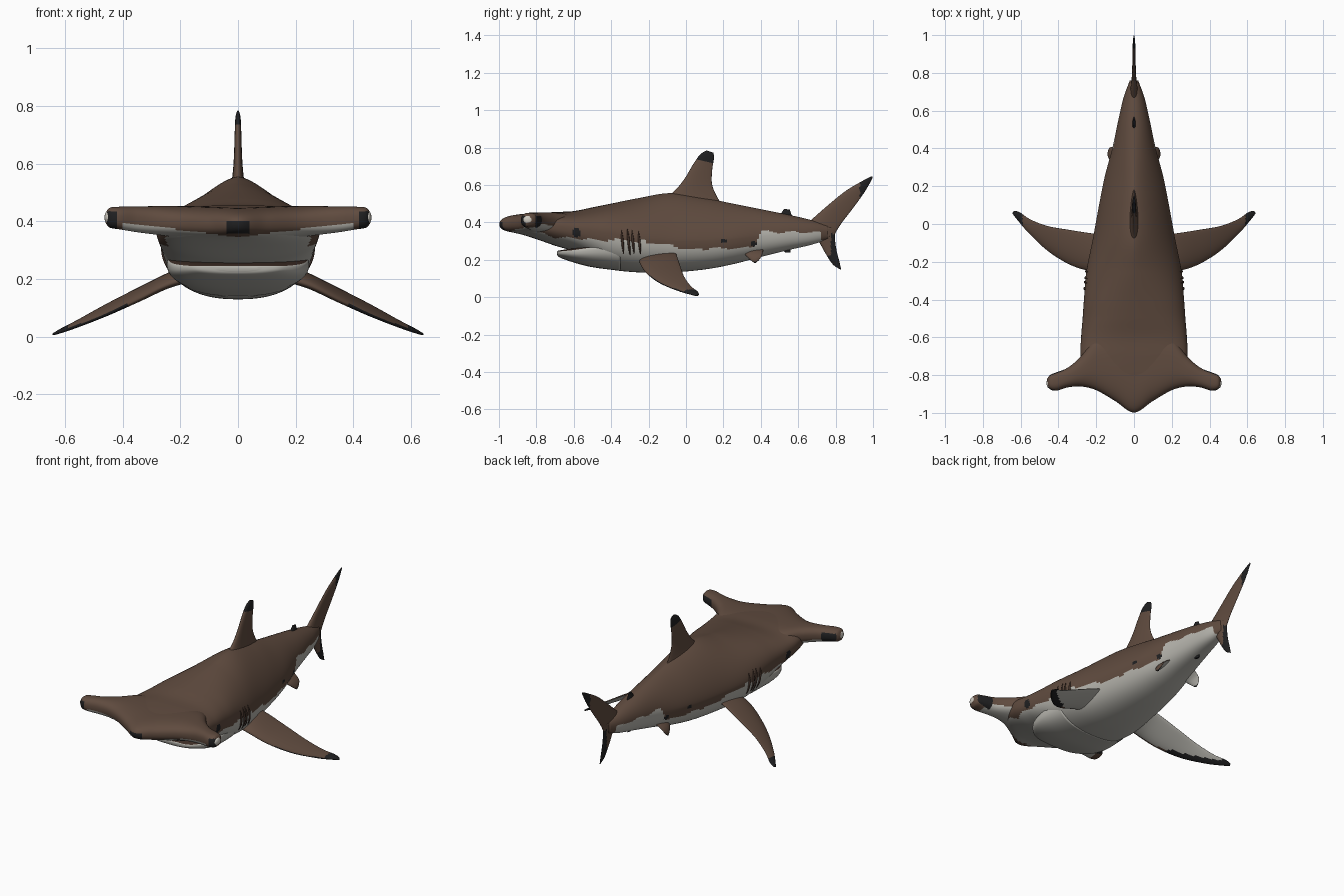
import bpy, bmesh, math
from mathutils import Vector

cube = bpy.data.objects.get("Cube")
if cube:
    bpy.data.objects.remove(cube, do_unlink=True)

BACK, BELLY, BLACK, DARK, EYE = range(5)
mats = []
for label, rgb in (("brown back", (.115, .07, .049)), ("pale belly", (.46, .45, .41)),
                   ("black markings", (.014, .014, .015)), ("dark brown gills", (.05, .028, .02)),
                   ("white eye", (.62, .59, .53))):
    m = bpy.data.materials.new(label)
    m.use_nodes = True
    m.diffuse_color = (*rgb, 1)
    bsdf = m.node_tree.nodes["Principled BSDF"]
    bsdf.inputs["Base Color"].default_value = (*rgb, 1)
    bsdf.inputs["Roughness"].default_value = .7
    mats.append(m)


def resample(rows, steps):
    """Smooth spline through rows of numbers."""
    out = []
    last = len(rows) - 1
    for i in range(last):
        a, b, c, d = (rows[max(0, min(last, i + k))] for k in (-1, 0, 1, 2))
        for s in range(steps):
            t = s / steps
            out.append([.5 * (2 * q + (r - p) * t + (2 * p - 5 * q + 4 * r - w) * t * t
                              + (3 * q - p - 3 * r + w) * t ** 3)
                        for p, q, r, w in zip(a, b, c, d)])
    return out + [list(rows[-1])]


def loft(name, rings, colour):
    """Skin closed rings, cap the ends and colour the faces by a rule."""
    bm = bmesh.new()
    grid = [[bm.verts.new(p) for p in ring] for ring in rings]
    n = len(grid[0])
    for lo, hi in zip(grid, grid[1:]):
        for j in range(n):
            k = (j + 1) % n
            bm.faces.new((lo[j], lo[k], hi[k], hi[j]))
    bm.faces.new(grid[0])
    bm.faces.new(grid[-1])
    bmesh.ops.recalc_face_normals(bm, faces=bm.faces)
    for f in bm.faces:
        f.smooth = True
        f.material_index = colour(f.calc_center_median(), f.normal)
    me = bpy.data.meshes.new(name)
    bm.to_mesh(me)
    bm.free()
    for m in mats:
        me.materials.append(m)
    ob = bpy.data.objects.new(name, me)
    bpy.context.collection.objects.link(ob)
    return ob


def power(v, e):
    return math.copysign(abs(v) ** e, v)


def body_ring(row, n=96):
    y, w, bottom, top, mid, e = row
    ring = []
    for j in range(n):
        a = 2 * math.pi * j / n
        s, c = math.sin(a), math.cos(a)
        k, h = (e, top - mid) if s > 0 else (2.4, mid - bottom)
        ring.append(Vector((w * power(c, 2 / k), y, mid + h * power(s, 2 / k))))
    return ring


def fin(name, rows, up, colour, steps=8, blunt=1.0, taper=.6, n=32):
    """Foil between a leading and a trailing edge; row = lead, trail, half thickness."""
    up = Vector(up).normalized()
    rings = []
    for r in resample(rows, steps):
        lead, trail, th = Vector(r[:3]), Vector(r[3:6]), r[6]
        ring = []
        for j in range(n):
            a = 2 * math.pi * j / n
            u = (1 - power(math.cos(a), blunt)) / 2
            ring.append(lead.lerp(trail, u) + up * th * power(math.sin(a), blunt) * (1.1 - taper * u))
        rings.append(ring)
    return loft(name, rings, colour)


def flip(row):
    return (-row[0], row[1], row[2], -row[3], row[4], row[5], row[6])


# Height of the border between back and belly along the body
BORDER = ((-1, .35), (-.85, .365), (-.7, .32), (-.5, .31), (-.3, .3), (-.14, .29), (0, .257),
          (.3, .262), (.36, .27), (.4, .35), (.72, .345), (.74, .2))
SPOTS = ((-.585, .345, .024), (.2, .3, .014), (.36, .285, .016))


def border(y):
    for (a, p), (b, q) in zip(BORDER, BORDER[1:]):
        if a <= y <= b:
            return p + (q - p) * (y - a) / (b - a) + .005 * math.sin(47 * y)
    return 0


def on_nose(c):
    return abs(c.x) < .04 and c.y < -.92 and .36 < c.z < .4


def body_colour(c, normal):
    if on_nose(c) or any(math.hypot(c.y - y, c.z - z) < r for y, z, r in SPOTS):
        return BLACK
    return BELLY if c.z < border(c.y) else BACK


# Body: y, half width, bottom, top, widest height, roundness of the back
body_rows = resample((
    (-.99, .01, .375, .405, .39, 2), (-.95, .075, .352, .422, .39, 2.5),
    (-.88, .18, .335, .437, .39, 3), (-.8, .255, .31, .448, .385, 3),
    (-.7, .282, .275, .455, .375, 2.8), (-.6, .28, .245, .46, .36, 2.5),
    (-.5, .272, .2, .48, .35, 2.2), (-.4, .265, .15, .5, .34, 2),
    (-.25, .252, .132, .53, .31, 1.7), (-.08, .218, .132, .556, .3, 1.5),
    (.1, .185, .148, .53, .3, 1.5), (.25, .155, .176, .5, .31, 1.5),
    (.4, .115, .215, .47, .325, 1.7), (.55, .083, .252, .44, .34, 1.9),
    (.67, .055, .28, .412, .345, 2), (.76, .022, .31, .385, .35, 2)), 14)
loft("body", [body_ring(r) for r in body_rows], body_colour)

# Lower jaw, with a dark upper face inside the mouth
jaw_rows = resample(((-.69, .07, .228, .244, .238, 4), (-.675, .15, .212, .25, .238, 4),
                     (-.6, .222, .185, .262, .24, 4), (-.5, .246, .16, .28, .25, 4),
                     (-.35, .235, .14, .3, .26, 4)), 8)
loft("lower_jaw", [body_ring(r, 64) for r in jaw_rows],
     lambda c, nor: DARK if nor.z > .75 else BELLY)


# Wide hammer head
def head_colour(c, normal):
    x = abs(c.x)
    if on_nose(c):
        return BLACK
    if x > .37 and c.y > -.805 and c.z < .435:
        return BLACK
    if x > .42 and c.y < -.858 and c.z < .435:
        return BLACK
    return BELLY if x < .4 and normal.z < -.1 and c.z < .345 + .13 * x else BACK


half = [(0, -.998, .39, 0, -.55, .4, .052), (.1, -.937, .39, .1, -.56, .4, .055),
        (.2, -.88, .395, .2, -.6, .403, .053), (.28, -.86, .4, .28, -.7, .408, .048),
        (.35, -.865, .405, .35, -.76, .41, .043), (.41, -.882, .41, .41, -.785, .414, .038),
        (.445, -.875, .412, .445, -.8, .414, .033), (.46, -.85, .412, .46, -.82, .412, .015)]
fin("hammer_head", [flip(r) for r in half[:0:-1]] + half, (0, 0, 1), head_colour,
    steps=10, blunt=.8, taper=.15, n=48)


# Upright fins: rows of lead y, lead z, trail y, trail z, half thickness
def upright(name, rows, colour):
    fin(name, [(0, a, b, 0, c, d, t) for a, b, c, d, t in rows], (1, 0, 0), colour)


upright("dorsal_fin", ((-.14, .52, .2, .49, .035), (-.07, .56, .17, .53, .024), (-.01, .63, .14, .6, .017),
                       (.035, .705, .14, .68, .014), (.075, .762, .15, .745, .011),
                       (.11, .784, .146, .772, .005)),
        lambda c, nor: BLACK if c.z + .3 * (c.y - .1) > .725 else BACK)
upright("upper_tail_lobe", ((.6, .36, .79, .32, .03), (.66, .405, .8, .345, .022), (.74, .475, .835, .4, .014),
                            (.85, .565, .9, .485, .01), (.95, .625, .96, .57, .008),
                            (.995, .647, .999, .64, .003)),
        lambda c, nor: BLACK if c.y > .93 else BACK)
upright("lower_tail_lobe", ((.68, .36, .8, .375, .022), (.71, .3, .797, .31, .016), (.745, .235, .805, .25, .012),
                            (.785, .175, .82, .19, .008), (.822, .15, .83, .147, .003)),
        lambda c, nor: BLACK if c.z < .22 or (c.y > .775 and c.z < .34) else BACK)
upright("rear_dorsal_fin", ((.48, .42, .58, .41, .014), (.505, .445, .565, .44, .011), (.525, .472, .555, .468, .006)),
        lambda c, nor: BLACK if c.z > .435 else BACK)
upright("anal_fin", ((.46, .28, .56, .29, .016), (.5, .262, .56, .265, .013), (.53, .24, .56, .238, .007)),
        lambda c, nor: BLACK if c.z < .268 else BELLY)


# Paired fins, eyes and gills
def pectoral_colour(c, normal):
    x = abs(c.x)
    lead = -.25 + 1.15 * max(0, x - .25) ** 1.4
    if x > .59 or (x > .38 and normal.z < .3 and c.y < lead + .035):
        return BLACK
    return BELLY if normal.z < -.1 and c.y > lead + .02 else BACK


pectoral = ((.15, -.25, .21, .13, -.06, .25, .03), (.25, -.245, .178, .22, -.05, .225, .025),
            (.35, -.21, .128, .35, -.03, .165, .02), (.46, -.14, .076, .46, -.01, .11, .015),
            (.56, -.045, .036, .55, .025, .06, .011), (.62, .025, .015, .605, .062, .03, .008),
            (.643, .055, .007, .635, .07, .013, .004))
pelvic = ((.07, .3, .25, .06, .42, .27, .02), (.112, .32, .222, .108, .41, .24, .014),
          (.132, .348, .196, .128, .405, .22, .01), (.138, .368, .182, .136, .39, .198, .004))


def gill(name, y, side):
    ring = body_ring(min(body_rows, key=lambda r: abs(r[0] - y)))
    pts = sorted((p for p in ring if p.x > 0 and .225 < p.z < .365), key=lambda p: p.z)
    cu = bpy.data.curves.new(name, "CURVE")
    cu.dimensions = "3D"
    cu.bevel_depth = .007
    cu.bevel_resolution = 2
    cu.use_fill_caps = True
    sp = cu.splines.new("POLY")
    sp.points.add(len(pts) - 1)
    for i, (q, p) in enumerate(zip(sp.points, pts)):
        q.co = (side * p.x, p.y + .1 * (.3 - p.z), p.z, 1)
        q.radius = .3 + .7 * math.sin(math.pi * i / max(1, len(pts) - 1))
    cu.materials.append(mats[DARK])
    bpy.context.collection.objects.link(bpy.data.objects.new(name, cu))


for side, label in ((1, "left"), (-1, "right")):
    fix = (lambda r: r) if side > 0 else flip
    fin(label + "_pectoral_fin", [fix(r) for r in pectoral], (side * .4, 0, .92), pectoral_colour, steps=10)
    fin(label + "_pelvic_fin", [fix(r) for r in pelvic], (side * .8, 0, .6),
        lambda c, nor: BLACK if c.z < .19 else BELLY if nor.x * side < -.2 else BACK)
    bpy.ops.mesh.primitive_uv_sphere_add(segments=24, ring_count=12, location=(side * .449, -.842, .414))
    eye = bpy.context.object
    eye.name = label + "_eye"
    eye.scale = (.014, .028, .024)
    eye.data.materials.append(mats[EYE])
    bpy.ops.object.shade_smooth()
    for i in range(4):
        gill(f"{label}_gill_{i + 1}", -.335 + .027 * i, side)
